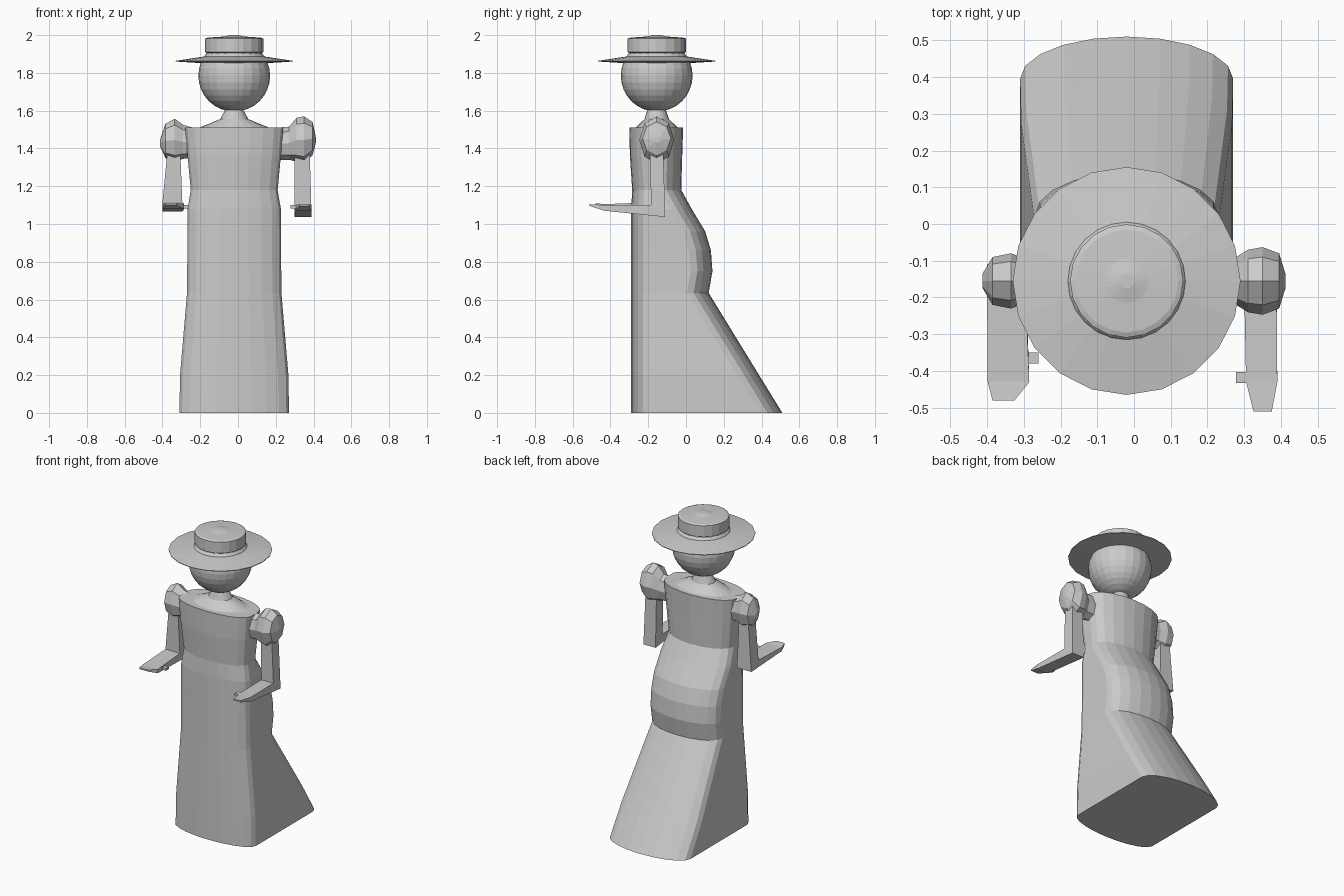
import bpy, bmesh, math
from mathutils import Vector

if "Cube" in bpy.data.objects:
    bpy.data.objects.remove(bpy.data.objects["Cube"])

CX, CY = -0.02, -0.155  # axis of the figure


def loft(name, rings, caps=True):
    """Skin equal-length rings of points into one closed flat-shaded mesh."""
    bm = bmesh.new()
    loops = [[bm.verts.new(p) for p in r] for r in rings]
    n = len(loops[0])
    for a, b in zip(loops, loops[1:]):
        for i in range(n):
            j = (i + 1) % n
            bm.faces.new((a[i], a[j], b[j], b[i]))
    if caps:
        bm.faces.new(loops[0])
        bm.faces.new(loops[-1])
    bmesh.ops.recalc_face_normals(bm, faces=bm.faces)
    me = bpy.data.meshes.new(name)
    bm.to_mesh(me)
    bm.free()
    ob = bpy.data.objects.new(name, me)
    bpy.context.collection.objects.link(ob)
    return ob


def ellipse(rx, ry, z, n=20):
    return [(CX + rx * math.cos(2 * math.pi * i / n),
             CY + ry * math.sin(2 * math.pi * i / n), z) for i in range(n)]


def gown_ring(z, half, front, back, n=10):
    """Back arc, straight sides, front arc."""
    cf = front + 0.09
    cb = max(back - 0.115, cf + 0.03)
    pts = []
    for i in range(n + 1):
        a = math.pi * i / n
        pts.append((CX + half * math.cos(a), cb + (back - cb) * math.sin(a), z))
    for i in range(n + 1):
        a = math.pi + math.pi * i / n
        pts.append((CX + half * math.cos(a), cf + (cf - front) * math.sin(a), z))
    return pts


# Gown with bustle and train: z, half width, front y, back y
gown = [(0, .29, -.29, .51), (.2, .287, -.29, .387), (.635, .25, -.29, .12),
        (.75, .249, -.29, .14), (.86, .248, -.29, .132), (.96, .248, -.29, .102),
        (1.08, .247, -.29, .03), (1.18, .23, -.285, -.025),
        (1.36, .247, -.297, -.02), (1.51, .26, -.30, -.015)]
loft("gown", [gown_ring(*g) for g in gown])

# Shoulders and neck
loft("neck_and_shoulders", [ellipse(.25, .135, 1.505), ellipse(.18, .11, 1.512),
                            ellipse(.075, .065, 1.555), ellipse(.05, .05, 1.6),
                            ellipse(.05, .05, 1.63)])

# Head
bm = bmesh.new()
bmesh.ops.create_uvsphere(bm, u_segments=24, v_segments=16, radius=0.19)
bmesh.ops.translate(bm, verts=bm.verts, vec=Vector((CX, CY, 1.785)))
me = bpy.data.meshes.new("head")
bm.to_mesh(me)
bm.free()
bpy.context.collection.objects.link(bpy.data.objects.new("head", me))

# Hat: brim underside, brim edge, band, crown and shallow domed top
hat = [(.15, 1.85), (.31, 1.86), (.31, 1.864), (.152, 1.888), (.147, 1.892),
       (.147, 1.905), (.154, 1.91), (.154, 1.982), (.14, 1.987), (.06, 1.992), (.02, 2.0)]
loft("hat", [ellipse(r, r, z) for r, z in hat])


# Puffed sleeves: x, low z, high z, half depth
def sleeve(name, sections, n=8):
    rings = []
    for x, lo, hi, ry in sections:
        c, rz = (lo + hi) / 2, (hi - lo) / 2
        rings.append([(x, CY + ry * math.sin(2 * math.pi * i / n),
                       c + rz * math.cos(2 * math.pi * i / n)) for i in range(n)])
    loft(name, rings)


sleeve("left_sleeve", [(-.24, 1.35, 1.51, .06), (-.29, 1.345, 1.525, .06),
                       (-.335, 1.33, 1.557, .075), (-.385, 1.35, 1.53, .065),
                       (-.412, 1.41, 1.45, .02)])
sleeve("right_sleeve", [(.21, 1.34, 1.51, .06), (.27, 1.34, 1.515, .06),
                        (.31, 1.33, 1.562, .085), (.35, 1.32, 1.57, .092),
                        (.395, 1.365, 1.54, .075), (.412, 1.43, 1.46, .02)])


# Bent arms: each section is inner x, outer x, then two (y, z) edge points
def arm(name, sections):
    loft(name, [[(xi, *p), (xo, *p), (xo, *q), (xi, *q)] for xi, xo, p, q in sections])


arm("left_arm", [(-.305, -.375, (-.19, 1.37), (-.115, 1.37)),
                 (-.295, -.40, (-.185, 1.115), (-.11, 1.065)),
                 (-.285, -.398, (-.43, 1.105), (-.43, 1.08)),
                 (-.325, -.385, (-.48, 1.11), (-.48, 1.1))])
arm("right_arm", [(.30, .38, (-.19, 1.37), (-.12, 1.37)),
                  (.30, .388, (-.185, 1.10), (-.11, 1.037)),
                  (.305, .39, (-.43, 1.10), (-.43, 1.07)),
                  (.325, .375, (-.51, 1.105), (-.51, 1.095))])

# Thumbs
for name, x0, x1, y in (("left_thumb", -.29, -.26, -.365), ("right_thumb", .31, .278, -.418)):
    arm(name, [(x0, x1, (y - .015, 1.10), (y - .015, 1.083)),
               (x0, x1, (y + .015, 1.10), (y + .015, 1.083))])
